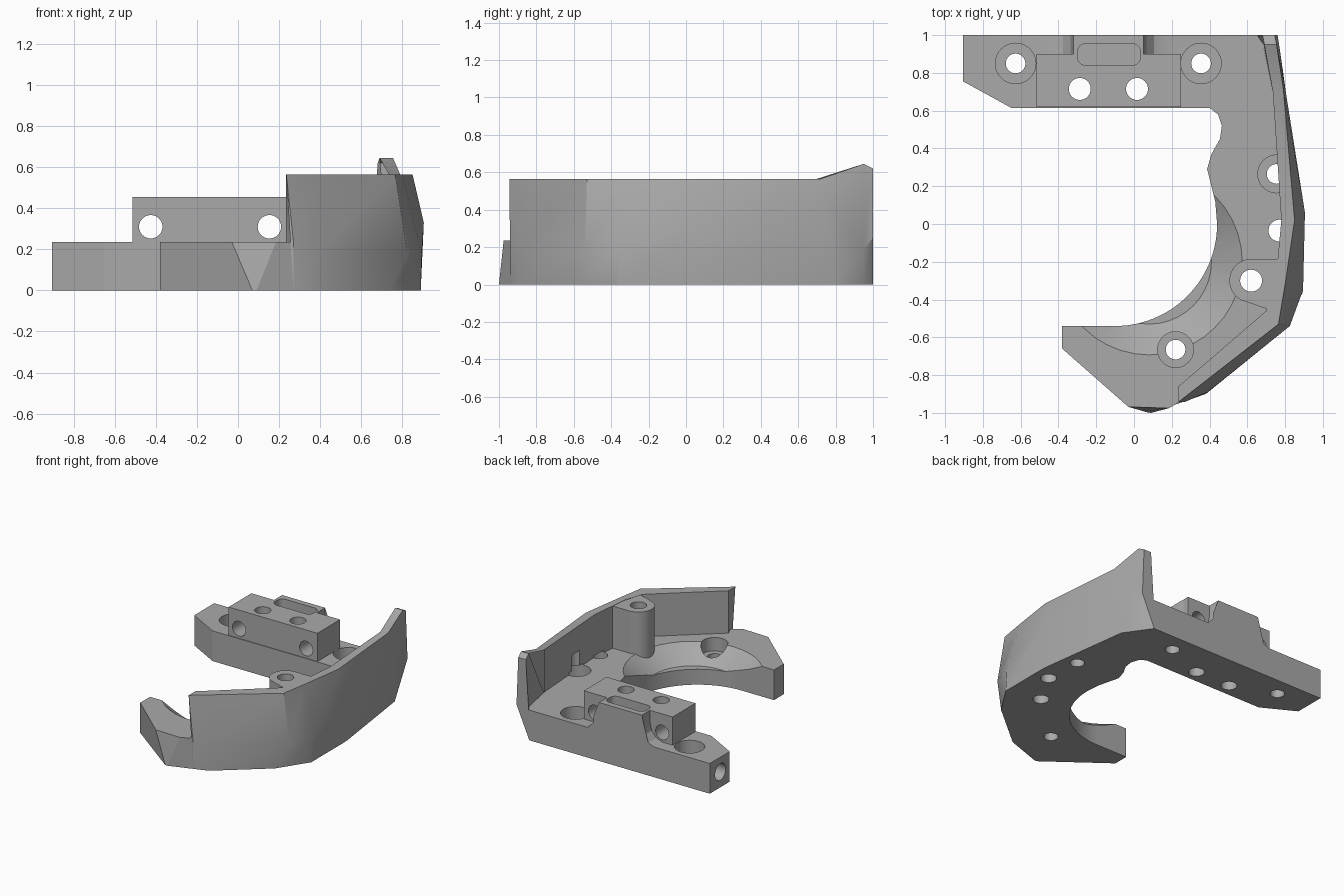
import bpy, bmesh, math
from mathutils import Vector, Matrix

cube = bpy.data.objects.get("Cube")
if cube:
    bpy.data.objects.remove(cube, do_unlink=True)

grey = bpy.data.materials.new("plain grey")
grey.use_nodes = True
colour = (0.4, 0.4, 0.4, 1)
grey.diffuse_color = colour
grey.node_tree.nodes["Principled BSDF"].inputs["Base Color"].default_value = colour

FLOOR, RIM = 0.235, 0.565


def finish(name, bm):
    bmesh.ops.recalc_face_normals(bm, faces=bm.faces)
    mesh = bpy.data.meshes.new(name)
    bm.to_mesh(mesh)
    bm.free()
    mesh.materials.append(grey)
    ob = bpy.data.objects.new(name, mesh)
    bpy.context.collection.objects.link(ob)
    return ob


def loft(name, rings):
    """Solid through closed rings of equal length, capped at both ends."""
    bm = bmesh.new()
    rows = [[bm.verts.new(p) for p in ring] for ring in rings]
    n = len(rows[0])
    for a, b in zip(rows, rows[1:]):
        for i in range(n):
            j = (i + 1) % n
            bm.faces.new((a[i], a[j], b[j], b[i]))
    caps = [bm.faces.new(rows[0]), bm.faces.new(rows[-1])]
    bmesh.ops.triangulate(bm, faces=caps)
    return finish(name, bm)


def prism(name, outline, z0, z1):
    return loft(name, [[(x, y, z) for x, y in outline] for z in (z0, z1)])


def box(name, x0, x1, y0, y1, z0, z1):
    return prism(name, [(x0, y0), (x1, y0), (x1, y1), (x0, y1)], z0, z1)


def rod(name, centre, radius, length, axis="Z", radius2=None):
    bm = bmesh.new()
    turn = {"Z": Matrix(), "Y": Matrix.Rotation(math.pi / 2, 4, "X"),
            "X": Matrix.Rotation(math.pi / 2, 4, "Y")}[axis]
    bmesh.ops.create_cone(bm, cap_ends=True, segments=40, radius1=radius,
                          radius2=radius if radius2 is None else radius2, depth=length,
                          matrix=Matrix.Translation(centre) @ turn)
    return finish(name, bm)


def combine(target, tool, operation):
    mod = target.modifiers.new("combine", "BOOLEAN")
    mod.operation, mod.object, mod.solver = operation, tool, "EXACT"
    deps = bpy.context.evaluated_depsgraph_get()
    deps.update()
    mesh = bpy.data.meshes.new_from_object(target.evaluated_get(deps))
    target.modifiers.clear()
    target.data = mesh
    bpy.data.objects.remove(tool, do_unlink=True)


def arc(cx, cy, r, a0, a1, n):
    return [(cx + r * math.cos(math.radians(a0 + (a1 - a0) * i / n)),
             cy + r * math.sin(math.radians(a0 + (a1 - a0) * i / n))) for i in range(n + 1)]


# Wall stations: outer foot, outer waist, outer rim, inner rim
stations = [
    ((0.27, -0.938, 0), (0.27, -0.942, 0.24), (0.235, -0.943, RIM), (0.235, -0.86, RIM)),
    ((0.38, -0.90, 0), (0.39, -0.89, 0.2), (0.38, -0.83, RIM), (0.34, -0.77, RIM)),
    ((0.74, -0.60, 0), (0.825, -0.54, 0.18), (0.765, -0.53, RIM), (0.70, -0.46, RIM)),
    ((0.89, -0.37, 0), (0.895, -0.35, 0.18), (0.80, -0.32, RIM), (0.75, -0.30, RIM)),
    ((0.89, 0.06, 0), (0.905, 0.06, 0.33), (0.85, 0.02, RIM), (0.78, 0.02, RIM)),
    ((0.79, 0.80, 0), (0.797, 0.74, 0.45), (0.79, 0.72, RIM), (0.735, 0.70, RIM)),
    ((0.685, 0.95, 0), (0.768, 0.95, 0.188), (0.755, 0.95, 0.645), (0.69, 0.95, 0.645)),
    ((0.65, 1.00, 0), (0.76, 1.0, 0.25), (0.745, 1.0, 0.62), (0.68, 1.0, 0.62)),
]

# Base plate, with the triangular facet on its front corner
left = [(-0.905, 1.0), (-0.905, 0.755), (-0.65, 0.615), (-0.38, 0.5), (-0.38, -0.66)]
foot = [(x, y, 0) for x, y in left + [(0.07, -0.997), (0.09, -1.0)]]
top = [(x, y, FLOOR) for x, y in left + [(-0.03, -0.968), (0.185, -0.975)]]
for out0, waist, rim, ins in stations:
    foot.append(out0)
    edge = Vector(waist).lerp(Vector(ins), 0.15)
    top.append((edge.x, edge.y, FLOOR))
body = loft("curved_bracket_body", [foot, top])

# Opening that leaves the C shape, from the back arm round to the front tip
opening = [(-0.65, 0.615), (0.40, 0.615), (0.445, 0.58), (0.465, 0.52), (0.455, 0.45),
           (0.41, 0.37), (0.387, 0.29), (0.405, 0.22), (0.43, 0.12)]
opening += arc(-0.10, 0, 0.54, 0, -90, 28) + [(-1.0, -0.54), (-1.0, 0.615)]
combine(body, prism("opening_cutter", opening, -0.2, 0.8), "DIFFERENCE")

# Raised outer wall
wall = loft("outer_wall", [[a, b, c, d, (min(d[0], a[0]) if d[1] > 0.9 else d[0], d[1], 0.15)]
                           for a, b, c, d in stations])
combine(body, wall, "UNION")

# Screw boss merging into the wall
boss = arc(0.62, -0.30, 0.115, 90, 245, 20) + [(0.72, -0.455), (0.76, -0.40), (0.79, -0.185)]
combine(body, prism("screw_boss", boss, 0.05, RIM - 0.002), "UNION")

# Bowl shaped hollow around the inner arc
combine(body, rod("bowl_cutter", (0.08, -0.2, 0.18), 0.33, 0.12, radius2=0.50), "DIFFERENCE")
# Foot of the boss standing in the hollow
combine(body, prism("screw_boss_foot", arc(0.62, -0.30, 0.114, 90, 245, 20) + [(0.74, -0.30)],
                    0.06, 0.4), "UNION")

# Clamp block and its back tab with flared sides
combine(body, box("clamp_block", -0.515, 0.25, 0.62, 0.9, 0.1, 0.455), "UNION")
flare = [(0.185, 0.455), (0.185, 0.36), (0.20, 0.30), (0.24, 0.255), (0.32, 0.225), (0.32, 0.12)]
profile = [(-0.135 + x, z) for x, z in flare] + [(-0.135 - x, z) for x, z in reversed(flare)]
combine(body, loft("back_tab", [[(x, y, z) for x, z in profile] for y in (0.87, 1.0)]), "UNION")

# Slot in the top of the tab
slot = (arc(-0.255, 0.91, 0.045, 90, 180, 6) + arc(-0.255, 0.885, 0.045, 180, 270, 6)
        + arc(-0.01, 0.885, 0.045, 270, 360, 6) + arc(-0.01, 0.91, 0.045, 0, 90, 6))
combine(body, prism("slot_cutter", slot, 0.36, 0.6), "DIFFERENCE")

# Counterbored screw holes: x, y, bore radius, top of bore, top of hole
for x, y, r, z, hole in [(-0.627, 0.85, 0.107, 0.7, 0.3), (0.355, 0.85, 0.107, 0.7, 0.3),
                         (0.755, 0.265, 0.1, 0.25, 0.37), (0.22, -0.665, 0.095, 0.7, 0.3)]:
    combine(body, rod("bore_cutter", (x, y, (0.13 + z) / 2), r, z - 0.13), "DIFFERENCE")
    combine(body, rod("hole_cutter", (x, y, (hole - 0.1) / 2), 0.052, hole + 0.1), "DIFFERENCE")

# Plain upright holes: x, y, top
for x, y, z in [(-0.287, 0.715, 0.7), (0.016, 0.715, 0.7), (0.62, -0.30, 0.7), (0.77, -0.035, 0.25)]:
    combine(body, rod("hole_cutter", (x, y, (z - 0.1) / 2), 0.058, z + 0.1), "DIFFERENCE")

# Cross holes through the block and the socket in the arm end
for x in (-0.425, 0.153):
    combine(body, rod("cross_cutter", (x, 0.8, 0.31), 0.057, 0.6, "Y"), "DIFFERENCE")
combine(body, rod("socket_cutter", (-0.85, 0.87, 0.12), 0.065, 0.2, "X"), "DIFFERENCE")

# Smooth round surfaces, keep edges crisp
bpy.ops.object.select_all(action="DESELECT")
body.select_set(True)
bpy.context.view_layer.objects.active = body
bpy.ops.object.shade_smooth_by_angle(angle=math.radians(25))
